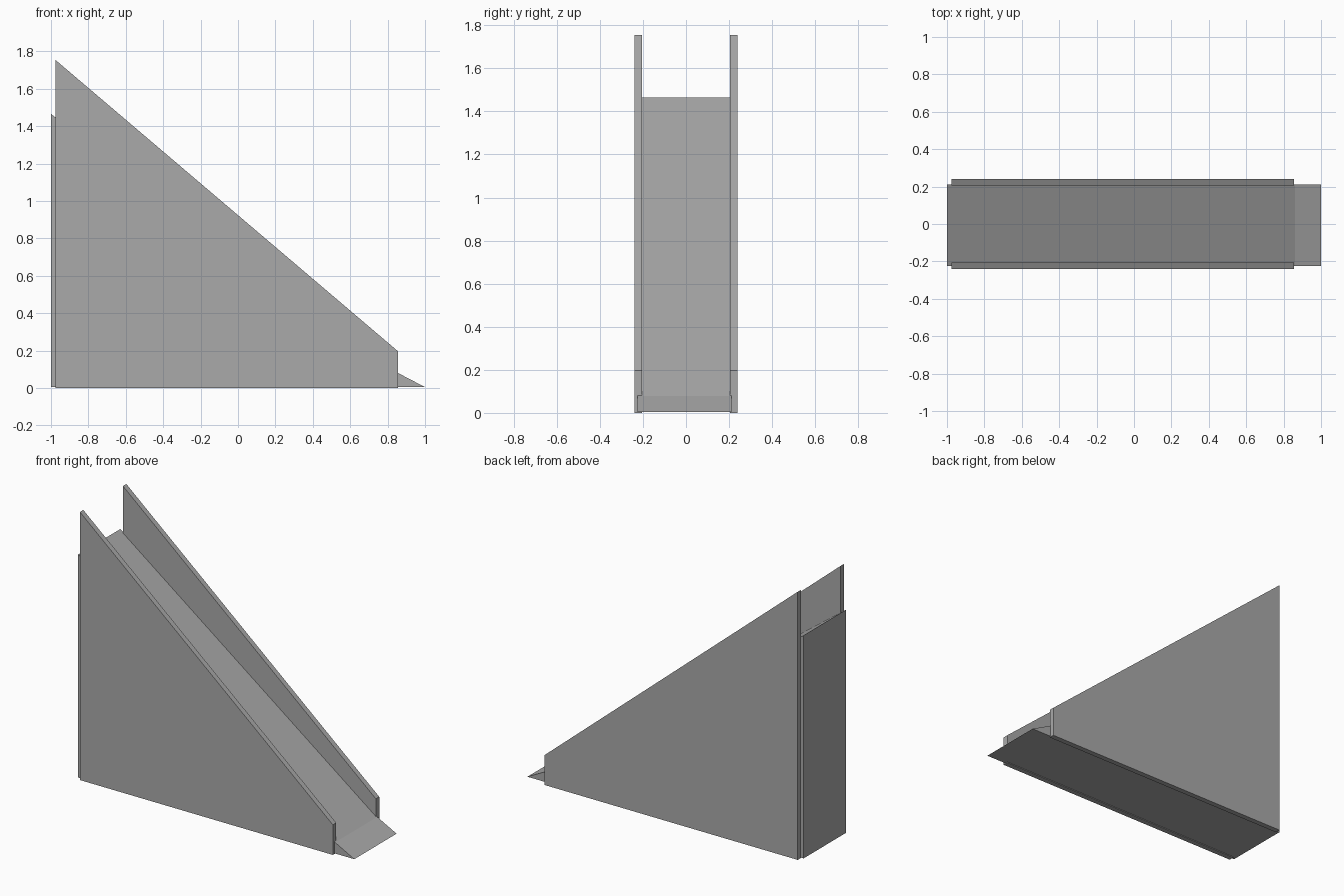
import bpy
import bmesh

cube = bpy.data.objects.get("Cube")
if cube:
    bpy.data.objects.remove(cube, do_unlink=True)

# Single plain grey
grey = bpy.data.materials.new("plain grey")
colour = (0.4, 0.4, 0.4, 1)
grey.diffuse_color = colour
grey.use_nodes = True
grey.node_tree.nodes["Principled BSDF"].inputs["Base Color"].default_value = colour


def extruded_panel(name, profile, y_min, y_max):
    """Extrude a side profile of (x, z) points across y."""
    bm = bmesh.new()
    face = bm.faces.new([bm.verts.new((x, y_min, z)) for x, z in profile])
    result = bmesh.ops.extrude_face_region(bm, geom=[face])
    moved = [v for v in result["geom"] if isinstance(v, bmesh.types.BMVert)]
    bmesh.ops.translate(bm, verts=moved, vec=(0, y_max - y_min, 0))
    bmesh.ops.recalc_face_normals(bm, faces=bm.faces)
    mesh = bpy.data.meshes.new(name)
    bm.to_mesh(mesh)
    bm.free()
    mesh.materials.append(grey)
    obj = bpy.data.objects.new(name, mesh)
    bpy.context.collection.objects.link(obj)
    return obj


# Sloping chute body with a flatter run-out lip at the foot
ramp = [(-1, 0.005), (1, 0.005), (0.86, 0.078), (-1, 1.465)]
extruded_panel("ramp_body", ramp, -0.225, 0.212)

# Tall side walls standing above the chute
wall = [(-0.977, 0), (0.855, 0), (0.855, 0.197), (-0.977, 1.755)]
extruded_panel("right_wall", wall, -0.24, -0.205)
extruded_panel("left_wall", wall, 0.205, 0.24)
